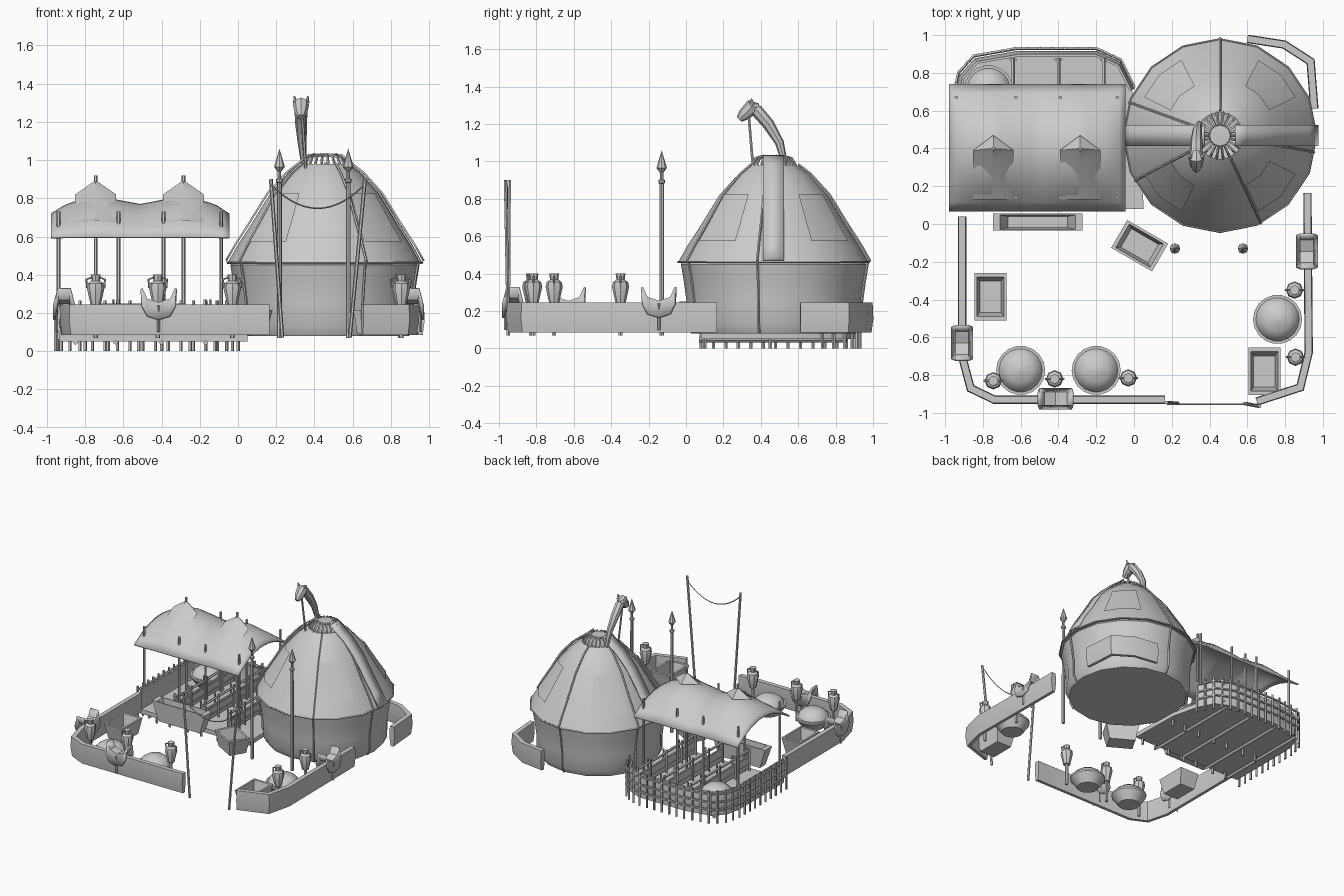
import bpy, bmesh
from math import sin, cos, pi, radians, sqrt
from mathutils import Vector, Matrix

if "Cube" in bpy.data.objects:
    bpy.data.objects.remove(bpy.data.objects["Cube"])

grey = bpy.data.materials.new("light_grey")
grey.use_nodes = True
grey.diffuse_color = (0.6, 0.6, 0.6, 1)
grey.node_tree.nodes["Principled BSDF"].inputs["Base Color"].default_value = (0.6, 0.6, 0.6, 1)
made = []


def mesh(name, verts, faces, matrix=None):
    me = bpy.data.meshes.new(name)
    me.from_pydata([tuple(v) for v in verts], [], faces)
    if matrix:
        me.transform(matrix)
    bm = bmesh.new()
    bm.from_mesh(me)
    bmesh.ops.remove_doubles(bm, verts=bm.verts, dist=1e-5)
    bmesh.ops.recalc_face_normals(bm, faces=bm.faces)
    bm.to_mesh(me)
    bm.free()
    me.materials.append(grey)
    ob = bpy.data.objects.new(name, me)
    bpy.context.collection.objects.link(ob)
    made.append(ob)
    return ob


def bridge(rows, n, start=0):
    return [(start + i * n + j, start + i * n + (j + 1) % n,
             start + (i + 1) * n + (j + 1) % n, start + (i + 1) * n + j)
            for i in range(rows - 1) for j in range(n)]


def lathe(name, prof, loc=(0, 0), n=12, scale=(1, 1), turn=0):
    """Stack of n-sided rings (radius, z) around loc."""
    off = pi / 4 if n == 4 else 0
    verts = [(max(r, 1e-4) * cos(2 * pi * j / n + off) * scale[0],
              max(r, 1e-4) * sin(2 * pi * j / n + off) * scale[1], z)
             for r, z in prof for j in range(n)]
    faces = bridge(len(prof), n) + [tuple(range(n)), tuple(range(len(verts) - n, len(verts)))]
    m = Matrix.Translation((loc[0], loc[1], 0)) @ Matrix.Rotation(radians(turn), 4, "Z")
    return mesh(name, verts, faces, m)


def tube(name, paths, r, n=6):
    """Round rods along paths; r is one radius or one per point."""
    verts, faces = [], []
    for path in paths:
        pts = [Vector(p) for p in path]
        start, u = len(verts), Vector((1, 0.02, 0.01))
        for i, p in enumerate(pts):
            t = (pts[min(i + 1, len(pts) - 1)] - pts[max(i - 1, 0)]).normalized()
            if abs(u.dot(t)) > 0.9 * u.length:
                u = Vector((0.01, 0.02, 1))
            u = (u - t * u.dot(t)).normalized()
            w = t.cross(u)
            rad = r[i] if isinstance(r, list) else r
            verts += [p + rad * (u * cos(2 * pi * j / n) + w * sin(2 * pi * j / n)) for j in range(n)]
        faces += bridge(len(pts), n, start)
        faces += [tuple(range(start, start + n)), tuple(range(len(verts) - n, len(verts)))]
    return mesh(name, verts, faces)


def wall(name, path, section):
    """Sweep a cross-section (offset, z) along a flat path with mitred corners."""
    pts = [Vector(p) for p in path]
    verts = []
    for i, p in enumerate(pts):
        a = (p - pts[i - 1]).normalized() if i else (pts[1] - p).normalized()
        b = (pts[i + 1] - p).normalized() if i < len(pts) - 1 else a
        d = (a + b).normalized()
        k = 1 / max(d.dot(a), 0.5)
        verts += [(p.x - d.y * o * k, p.y + d.x * o * k, z) for o, z in section]
    n = len(section)
    return mesh(name, verts, bridge(len(pts), n) + [tuple(range(n)), tuple(range(len(verts) - n, len(verts)))])


def lerp(table, x):
    for (a, u), (b, v) in zip(table, table[1:]):
        if x <= b:
            return u + (v - u) * (x - a) / (b - a)
    return table[-1][1]


def resample(path, count):
    pts = [Vector(p) for p in path]
    table, d = [(0, pts[0])], 0
    for a, b in zip(pts, pts[1:]):
        d += (b - a).length
        table.append((d, b))
    return [lerp(table, d * i / (count - 1)) for i in range(count)]


def box(name, x, y, z):
    verts = [(a, b, c) for c in z for a, b in ((x[0], y[0]), (x[1], y[0]), (x[1], y[1]), (x[0], y[1]))]
    return mesh(name, verts, bridge(2, 4) + [(0, 1, 2, 3), (4, 5, 6, 7)])


# Round felt tent: wall and roof
CX, CY, SIDES = 0.455, 0.468, 16
wall_prof = [(0.44, 0.08), (0.465, 0.13), (0.465, 0.25), (0.48, 0.36), (0.495, 0.45)]
roof_prof = [(0.508, 0.465), (0.46, 0.55), (0.395, 0.65), (0.29, 0.82), (0.19, 0.93), (0.125, 0.98)]
lathe("tent_wall", [(0, 0.08)] + wall_prof + [(0.48, 0.47)], (CX, CY), SIDES)
lathe("tent_roof", [(0.48, 0.47)] + roof_prof + [(0.1, 0.97), (0, 0.97)], (CX, CY), SIDES)
roof_r = [(z, r) for r, z in roof_prof]


def on_tent(r, a, z, lift):
    step = 2 * pi / SIDES
    k = cos(step / 2) / cos(a % step - step / 2)
    return Vector((CX + (r * k + lift) * cos(a), CY + (r * k + lift) * sin(a), z + lift * 0.5))


tube("rim_rope", [[on_tent(0.508, 2 * pi * i / 32, 0.462, 0.002) for i in range(33)]], 0.006, 5)
for deg in (90, 160, 208, 295, 350):
    a = radians(deg)
    tube("tent_rope", [[on_tent(r, a, z, 0.008) for r, z in wall_prof + roof_prof]], 0.007, 5)

# Roof flaps on the diagonals
for q in range(4):
    rows = [[on_tent(lerp(roof_r, z), radians(45 + 90 * q + d), z, 0.008) for d in (-18, 0, 18)]
            for z in (0.57, 0.65, 0.82)]
    mesh("roof_flap", sum(rows, []), [(3 * i + j, 3 * i + j + 1, 3 * i + j + 4, 3 * i + j + 3)
                                      for i in (0, 1) for j in (0, 1)])

# Cloth strips running up both sides to the crown
for s in (-1, 1):
    line = [(r + 0.014, z + 0.01) for r, z in roof_prof] + [(0.085, 1.035)]
    verts = [(CX + s * r, CY + y, z) for r, z in line for y in (-0.055, 0.055)]
    strip = mesh("roof_strip", verts, [(2 * i, 2 * i + 1, 2 * i + 3, 2 * i + 2) for i in range(len(line) - 1)])
    strip.modifiers.new("thickness", "SOLIDIFY").thickness = 0.01

# Crown slats and cap
slats = [[(CX + r * cos(a), CY + r * sin(a), z) for r, z in ((0.125, 0.97), (0.1, 1.015), (0.055, 1.03))]
         for a in [2 * pi * i / 22 for i in range(22)]]
tube("crown_slats", slats, 0.007, 4)
lathe("crown_cap", [(0, 1.015), (0.06, 1.015), (0.055, 1.03), (0, 1.035)], (CX, CY))

# Carved animal head on a curved neck
tube("carved_neck", [[(0.345, 0.53, 0.98), (0.335, 0.5, 1.1), (0.33, 0.44, 1.2), (0.33, 0.38, 1.27), (0.33, 0.34, 1.29)]],
     [0.015, 0.024, 0.032, 0.034, 0.025], 8)
tube("carved_head", [[(0.33, 0.39, 1.29), (0.33, 0.35, 1.29), (0.33, 0.31, 1.25), (0.33, 0.285, 1.225)]],
     [0.02, 0.042, 0.034, 0.018], 8)
tube("carved_ears", [[(0.33 + s * 0.03, 0.355, 1.3), (0.33 + s * 0.036, 0.35, 1.335)] for s in (-1, 1)], [0.014, 0.004], 5)
tube("head_stick", [[(0.355, 0.36, 0.95), (0.335, 0.335, 1.25)]], 0.008)

# Pavilion floor, beams and back fence
fence = [(-0.955, 0.08), (-0.955, 0.68), (-0.93, 0.8), (-0.85, 0.89), (-0.62, 0.93),
         (-0.2, 0.93), (-0.07, 0.87), (0.0, 0.73)]
outline = [(x * 0.97 - 0.01, y * 0.97) for x, y in fence] + [(0.04, 0.5), (0.05, 0.08)]
n = len(outline)
mesh("pavilion_floor", [(x, y, z) for z in (0.05, 0.085) for x, y in outline],
     bridge(2, n) + [tuple(range(n)), tuple(range(n, 2 * n))])
tube("floor_beams", [[(x, 0.07, 0.045), (x, 0.86, 0.045)] for x in (-0.85, -0.64, -0.4, -0.17)], 0.014, 4)
tube("floor_stakes", [[(x, y, 0), (x, y, 0.06)] for x in (-0.8, -0.68, -0.52, -0.4, -0.25, -0.12, 0.0)
                      for y in (0.1, 0.45)], 0.01, 5)
wall("woven_fence", [(x * 0.98 - 0.005, y * 0.975) for x, y in fence],
     [(-0.008, 0.07), (0.01, 0.15), (-0.008, 0.24), (-0.02, 0.24), (-0.005, 0.15), (-0.02, 0.07)])
for z in (0.11, 0.17, 0.235):
    tube("fence_rail", [[(x, y, z) for x, y in fence]], 0.009, 5)
tube("fence_stakes", [[(p.x, p.y, 0), (p.x, p.y, 0.265)] for p in resample(fence, 28)], 0.009, 5)

# Stall dividers
for x in (-0.64, -0.4, -0.16):
    box("stall_panel", (x - 0.006, x + 0.006), (0.12, 0.86), (0.1, 0.2))
    tube("stall_rails", [[(x, 0.1, z), (x, 0.88, z)] for z in (0.13, 0.19, 0.24)], 0.01, 5)
    tube("stall_posts", [[(x + s, y, 0.08), (x + s, y, 0.27)] for y in (0.12, 0.3, 0.5, 0.7, 0.87)
                         for s in (-0.014, 0.014)], 0.008, 5)

# Canopy with two raised peaks
ridge = [(-0.98, 0.12), (-0.9, 0.17), (-0.75, 0.215), (-0.51, 0.17), (-0.285, 0.215), (-0.12, 0.17), (-0.045, 0.12)]
NX, NY = 28, 14
verts = []
for i in range(NX + 1):
    x = -0.98 + 0.935 * i / NX
    for j in range(NY + 1):
        v = 2 * j / NY - 1
        verts.append((x, 0.403 + 0.338 * v, 0.6 + lerp(ridge, x) * (1 - v * v)))
canopy = mesh("canopy", verts, [(i * (NY + 1) + j, (i + 1) * (NY + 1) + j, (i + 1) * (NY + 1) + j + 1, i * (NY + 1) + j + 1)
                                for i in range(NX) for j in range(NY)])
canopy.modifiers.new("thickness", "SOLIDIFY").thickness = 0.012
for x in (-0.745, -0.285):
    w = 0.107
    mesh("canopy_peak", [(x, 0.4, 0.895), (x - w, 0.39, 0.82), (x, 0.33, 0.835), (x + w, 0.39, 0.82), (x, 0.47, 0.82),
                         (x - w, 0.13, 0.672), (x + w, 0.13, 0.672), (x, 0.13, 0.685)],
         [(0, 1, 2), (0, 2, 3), (0, 3, 4), (0, 4, 1), (1, 5, 7, 2), (2, 7, 6, 3)])
    tube("centre_post", [[(x, 0.4, 0.08), (x, 0.4, 0.92)]], 0.01)
tube("canopy_posts", [[(x, y, 0.06), (x, y, 0.73)] for x in (-0.94, -0.625, -0.39, -0.088) for y in (0.14, 0.67)], 0.01)

# Boundary walls
section = [(-0.012, 0.085), (-0.022, 0.16), (-0.018, 0.245), (0.018, 0.245), (0.022, 0.16), (0.012, 0.085)]
wall("left_front_wall", [(-0.91, 0.04), (-0.91, -0.7), (-0.865, -0.87), (-0.74, -0.93), (0.165, -0.93)], section)
wall("right_front_wall", [(0.65, -0.94), (0.88, -0.865), (0.925, -0.68), (0.918, 0.165)], section)
wall("back_wall", [(0.6, 0.98), (0.795, 0.95), (0.935, 0.86), (0.955, 0.61)], section)

# Saddles resting on the walls
seat = [(-0.085, 0.33), (-0.06, 0.275), (0, 0.255), (0.06, 0.275), (0.085, 0.33)]
for x, y, turn in ((-0.91, -0.63, 90), (-0.415, -0.925, 0), (0.915, -0.145, 90)):
    verts = [(s, o, z + dz) for s, z in seat for o, dz in ((-0.058, -0.09), (-0.035, 0), (0.035, 0), (0.058, -0.09))]
    m = Matrix.Translation((x, y, 0)) @ Matrix.Rotation(radians(turn), 4, "Z")
    saddle = mesh("saddle", verts, [(4 * i + j, 4 * i + j + 1, 4 * i + j + 5, 4 * i + j + 4)
                                    for i in range(4) for j in range(3)], m)
    saddle.modifiers.new("thickness", "SOLIDIFY").thickness = 0.012
    for s in (-0.04, 0.04):
        p = m @ Vector((0, s, 0))
        tube("saddle_strap", [[(p.x, p.y, 0.1), (p.x, p.y, 0.24)]], 0.008, 4)

# Jars on posts
for x, y in ((-0.745, -0.83), (-0.42, -0.82), (-0.03, -0.815), (0.85, -0.35), (0.855, -0.705)):
    lathe("jar", [(0, 0.24), (0.026, 0.24), (0.046, 0.33), (0.04, 0.355), (0.022, 0.368), (0.026, 0.4), (0, 0.4)], (x, y), 8)
    tube("jar_handles", [[(x + s * 0.02, y, 0.385), (x + s * 0.048, y, 0.375), (x + s * 0.044, y, 0.33)]
                         for s in (-1, 1)], 0.006, 5)
    tube("jar_post", [[(x, y, 0.07), (x, y, 0.25)]], 0.012)

# Rimmed round baskets heaped to a dome
for x, y in ((-0.6, -0.775), (-0.2, -0.775), (0.76, -0.505), (-0.77, 0.71)):
    lathe("heaped_basket", [(0, 0.09), (0.08, 0.09), (0.13, 0.16), (0.13, 0.175), (0.115, 0.175),
                            (0.1, 0.205), (0.065, 0.23), (0, 0.242)], (x, y), 18)

# Open crates and feeding trough
for name, x, y, w, d, turn in (("crate", -0.76, -0.385, 0.17, 0.25, 0), ("crate", 0.03, -0.115, 0.25, 0.17, -30),
                               ("crate", 0.69, -0.78, 0.17, 0.25, 0), ("trough", -0.51, 0.01, 0.475, 0.09, 0)):
    top = 0.25 if name == "trough" else 0.215
    lathe(name, [(0.78, 0.09), (1, top), (0.84, top), (0.66, 0.125)], (x, y), 4, (w / sqrt(2), d / sqrt(2)), turn)

# Gate: two spears, two leaning poles and a slack rope
for x in (0.217, 0.577):
    lathe("spear", [(0.013, 0.07), (0.012, 0.88), (0.018, 0.885), (0.018, 0.9), (0.009, 0.905), (0.009, 0.94),
                    (0.028, 0.965), (0, 1.06)], (x, -0.13), 8)
tube("gate_poles", [[(0.232, -0.95, 0.07), (0.172, -0.945, 0.9)], [(0.585, -0.95, 0.07), (0.665, -0.965, 0.9)]], 0.01)
tube("gate_rope", [[(0.175 + 0.485 * t, -0.955, 0.87 - 0.49 * t * (1 - t)) for t in [i / 14 for i in range(15)]]], 0.004, 4)

# Smooth shading with crisp edges
bpy.ops.object.select_all(action="DESELECT")
for ob in made:
    ob.select_set(True)
bpy.context.view_layer.objects.active = made[0]
bpy.ops.object.shade_smooth_by_angle(angle=radians(32))
